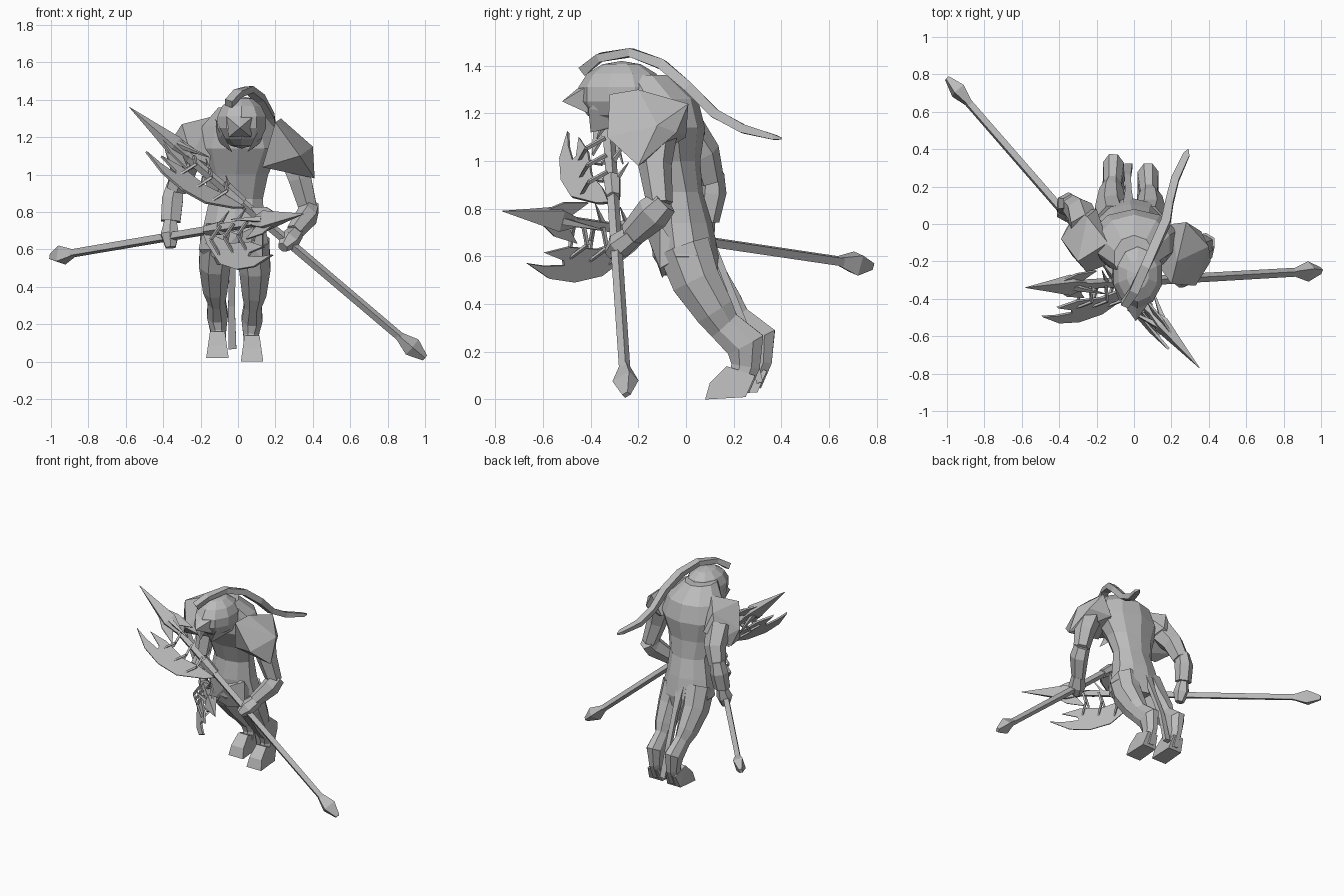
import bpy, bmesh, math
from mathutils import Vector as V, Matrix

cube = bpy.data.objects.get("Cube")
if cube:
    bpy.data.objects.remove(cube)

grey = bpy.data.materials.new("plain_grey")
grey.use_nodes = True
COLOUR = (.5, .5, .5, 1)
grey.diffuse_color = COLOUR
shader = grey.node_tree.nodes["Principled BSDF"]
shader.inputs["Base Color"].default_value = COLOUR
shader.inputs["Roughness"].default_value = .9


def finish(name, bm):
    bmesh.ops.recalc_face_normals(bm, faces=bm.faces[:])
    mesh = bpy.data.meshes.new(name)
    bm.to_mesh(mesh)
    bm.free()
    mesh.materials.append(grey)
    obj = bpy.data.objects.new(name, mesh)
    bpy.context.collection.objects.link(obj)
    return obj


def tube(name, sections, sides=8, ref=V((1, 0, 0)), level=False):
    """Loft rings (x, y, z, half width, half depth) along a path."""
    bm = bmesh.new()
    centres = [V(s[:3]) for s in sections]
    last = len(centres) - 1
    rings = []
    for i, s in enumerate(sections):
        along = (centres[min(i + 1, last)] - centres[max(i - 1, 0)]).normalized()
        if level:
            along = V((0, 0, 1))
        u = (ref - along * ref.dot(along)).normalized()
        v = along.cross(u)
        ring = []
        for k in range(sides):
            a = math.tau * (k + .5) / sides
            ring.append(bm.verts.new(centres[i] + u * math.cos(a) * s[3] + v * math.sin(a) * s[4]))
        rings.append(ring)
    for low, high in zip(rings, rings[1:]):
        for k in range(sides):
            m = (k + 1) % sides
            bm.faces.new((low[k], low[m], high[m], high[k]))
    bm.faces.new(rings[0])
    bm.faces.new(rings[-1])
    return finish(name, bm)


def hull(name, points):
    """Faceted solid wrapped around a few corner points."""
    bm = bmesh.new()
    for p in points:
        bm.verts.new(p)
    bmesh.ops.convex_hull(bm, input=bm.verts[:])
    loose = [v for v in bm.verts if not v.link_faces]
    bmesh.ops.delete(bm, geom=loose, context='VERTS')
    return finish(name, bm)


def plate(name, outline, place, thickness):
    """Flat shape from (along, out) pairs, set in a weapon's own frame."""
    bm = bmesh.new()
    face = bm.faces.new([bm.verts.new(place(t, s, -thickness / 2)) for t, s in outline])
    depth = place(0, 0, thickness) - place(0, 0, 0)
    extruded = bmesh.ops.extrude_face_region(bm, geom=[face])
    bmesh.ops.translate(bm, vec=depth, verts=[g for g in extruded["geom"] if isinstance(g, bmesh.types.BMVert)])
    bmesh.ops.triangulate(bm, faces=[f for f in bm.faces if len(f.verts) > 4])
    return finish(name, bm)


def polearm(name, butt, tip, out):
    butt, tip, out = V(butt), V(tip), V(out)
    d = (tip - butt).normalized()
    s_axis = (out - d * out.dot(d)).normalized()
    n_axis = d.cross(s_axis)
    length = (tip - butt).length

    def place(t, s, n):
        return butt + d * t + s_axis * s + n_axis * n

    def rod(part, a, b, r0, r1, sides=4):
        a, b = place(*a), place(*b)
        ref = n_axis if abs((b - a).normalized().dot(n_axis)) < .8 else d
        tube(name + part, [(*a, r0, r0), (*b, r1, r1)], sides, ref)

    # shaft with a faceted butt weight
    rod("_shaft", (.1, 0, 0), (1.8, 0, 0), .024, .026)
    weight = [(0, .02), (.09, .062), (.2, .02)]
    tube(name + "_butt", [(*place(t, 0, 0), r, r * .75) for t, r in weight], 4, s_axis)
    # long point with backswept barbs in two planes
    point = [(1.62, .014), (1.76, .065), (1.9, .036), (length, .002)]
    tube(name + "_point", [(*place(t, 0, 0), r, r * .7) for t, r in point], 4, s_axis)
    for side in (-1, 1):
        barb = [(1.88, .01 * side), (1.75, .075 * side), (1.62, .09 * side), (1.7, .02 * side)]
        plate(name + "_barb", barb, place, .012)
        rod("_fin", (1.75, 0, .02 * side), (1.58, 0, .09 * side), .02, .003)
        # cage bars that carry the hooked blade
        for t in (1.42, 1.53, 1.64):
            rod("_bar", (t, 0, .03 * side), (t - .03, .08, .055 * side), .01, .01)
            rod("_bar", (t - .03, .08, .055 * side), (t, .16, 0), .01, .008)
    # collar and small back spikes
    rod("_collar", (1.28, 0, 0), (1.4, 0, 0), .032, .04, 6)
    for t in (1.36, 1.5):
        rod("_spike", (t, 0, 0), (t + .08, -.09, 0), .016, .002)
    # hooked blade
    blade = [(1.26, .02), (1.3, .08), (1.44, .21), (1.58, .255), (1.72, .255), (1.86, .205),
             (1.76, .205), (1.66, .19), (1.67, .17), (1.78, .15), (1.66, .11), (1.5, .1), (1.38, .05)]
    plate(name + "_blade", blade, place, .014)


polearm("left_polearm", (1, -.25, .02), (-.58, -.34, 1.36), (-.35, -.8, -.5))
polearm("right_polearm", (-1, .78, .56), (.35, -.77, .79), (-.13, -.27, -.95))

# torso from hips to hunched neck
tube("torso", [(-.02, .02, .52, .13, .11), (-.02, 0, .6, .2, .14), (-.02, -.02, .74, .17, .13),
               (-.01, -.03, .87, .15, .1), (-.01, -.06, 1, .18, .12), (0, -.09, 1.14, .24, .17),
               (0, -.11, 1.26, .2, .16), (0, -.18, 1.36, .11, .12)], 10, level=True)
hull("hip_flap", [(-.17, -.11, .74), (.13, -.11, .74), (-.12, -.11, .55), (.13, -.11, .55),
                  (0, -.16, .68), (-.01, -.1, .51), (-.19, -.02, .6), (.15, -.02, .6)])
tube("back_cloth", [(-.03, .1, .68, .04, .02), (-.03, .17, .5, .025, .02),
                    (-.035, .25, .3, .025, .02), (-.03, .31, .07, .03, .02)], 4)

# legs and feet
for side, name, back, lift in ((1, "left", 0, 0), (-1, "right", .05, .02)):
    cx = .075 if side > 0 else -.11
    leg = [(0, -.01, .64, .1, .12), (.015, .04, .5, .09, .11), (.012, .12, .37, .07, .09),
           (.005, .16, .31, .05, .075), (0, .25, .23, .06, .09), (-.005, .25, .14, .045, .065),
           (-.005, .22, .04, .045, .05)]
    tube(name + "_leg", [(cx + side * x, y + back * min(1, (.7 - z) * 2.4), z + lift, w, h)
                         for x, y, z, w, h in leg], 8)
    hull(name + "_foot", [(cx + x * w, y + back, z + lift) for x in (-1, 1) for y, z, w in
                          ((.08, 0, .06), (.1, .07, .05), (.17, .14, .04), (.25, .01, .055), (.29, .1, .04))])

# arms, bracers and hands
tube("left_upper_arm", [(.28, -.12, 1.15, .09, .09), (.33, -.13, .98, .07, .07), (.375, -.11, .82, .055, .055)], 6)
tube("left_bracer", [(.385, -.09, .83, .055, .06), (.37, -.14, .78, .06, .075), (.3, -.23, .69, .045, .055)], 6)
tube("left_hand", [(.31, -.22, .69, .045, .045), (.27, -.28, .645, .06, .055), (.24, -.32, .61, .03, .03)], 6)
tube("right_upper_arm", [(-.26, -.02, 1.15, .09, .09), (-.29, .07, 1.03, .075, .075), (-.33, .1, .92, .06, .06)], 6)
tube("right_bracer", [(-.335, .11, .95, .05, .05), (-.35, .11, .87, .065, .06), (-.36, .09, .75, .06, .05)], 6)
tube("right_hand", [(-.36, .09, .76, .035, .035), (-.365, .065, .68, .055, .055), (-.36, .05, .61, .03, .03)], 6)

# shoulder plates
hull("left_shoulder_plate", [(.23, -.2, 1.3), (.2, -.32, 1.28), (.28, .01, 1.24), (.4, -.12, 1.15), (.41, -.2, .98),
                             (.13, -.22, 1.04), (.2, 0, 1.1), (.33, -.33, 1.1), (.36, -.04, 1.12)])
hull("right_shoulder_plate", [(-.14, -.1, 1.31), (-.25, .04, 1.26), (-.39, -.08, 1.13), (-.36, -.02, 1.02),
                              (-.25, -.26, 1.1), (-.2, .08, 1.12), (-.3, -.2, 1.27), (-.15, -.22, 1.05),
                              (-.33, -.17, 1.01), (-.3, .07, 1.08)])

# helmet, beaked visor and cheek plates
bm = bmesh.new()
shape = Matrix.Translation((.02, -.27, 1.28)) @ Matrix.Diagonal((.14, .185, .14, 1))
bmesh.ops.create_uvsphere(bm, u_segments=10, v_segments=7, radius=1, matrix=shape)
finish("helmet", bm)
hull("visor", [(.01, -.52, 1.25), (-.06, -.42, 1.31), (.08, -.42, 1.31), (-.05, -.41, 1.2),
               (.07, -.41, 1.2), (.01, -.4, 1.35), (.01, -.36, 1.2)])
for side in (-1, 1):
    hull("cheek_plate", [(.01 + side * x, y, z) for x, y, z in
                         ((.13, -.3, 1.3), (.12, -.2, 1.18), (.09, -.41, 1.22), (.04, -.4, 1.12), (.07, -.3, 1.14))])

# long crest tail sweeping over the left shoulder
tube("crest_tail", [(-.05, -.43, 1.38, .03, .03), (0, -.36, 1.435, .035, .025), (.06, -.23, 1.455, .035, .025),
                    (.12, -.1, 1.405, .035, .03), (.17, .01, 1.31, .035, .03), (.19, .12, 1.2, .03, .028),
                    (.22, .24, 1.135, .03, .026), (.28, .37, 1.1, .025, .016), (.29, .4, 1.095, .004, .006)], 4)
